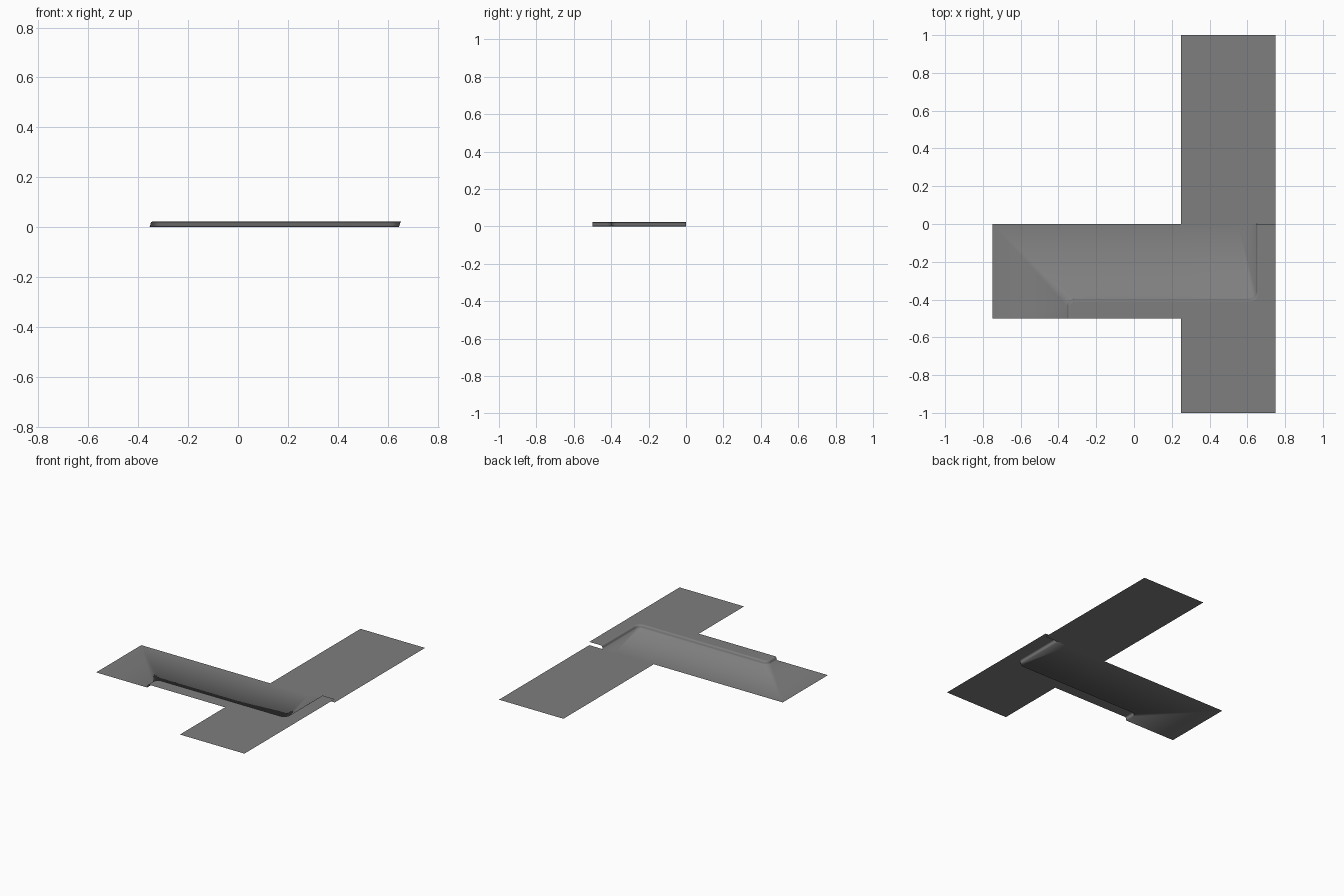
import bpy, bmesh, math

if "Cube" in bpy.data.objects:
    bpy.data.objects.remove(bpy.data.objects["Cube"])

H = 0.023  # kerb height

grey = bpy.data.materials.new("asphalt_grey")
grey.diffuse_color = (0.21, 0.21, 0.21, 1)
grey.use_nodes = True
grey.node_tree.nodes["Principled BSDF"].inputs["Base Color"].default_value = grey.diffuse_color


def finish(name, bm, smooth):
    me = bpy.data.meshes.new(name)
    bm.to_mesh(me)
    bm.free()
    me.materials.append(grey)
    for p in me.polygons:
        p.use_smooth = smooth
    ob = bpy.data.objects.new(name, me)
    bpy.context.collection.objects.link(ob)


def sheet(name, x0, x1, y0, y1, z):
    bm = bmesh.new()
    bm.faces.new([bm.verts.new((x, y, z)) for x, y in
                  ((x0, y0), (x1, y0), (x1, y1), (x0, y1))])
    finish(name, bm, False)


# Kerb path: position, normal towards pavement, outer road point, outer pavement point
path = [((-0.35, -0.5), (1, 0), (-0.75, -0.5), (-0.25, -0.5))]
N = 5
for i in range(N + 1):  # convex corner of the pavement
    a = math.pi - i / N * math.pi / 2
    c, s = math.cos(a), math.sin(a)
    path.append(((-0.315 + 0.035 * c, -0.435 + 0.035 * s), (-c, -s),
                 (-0.75, 0), (-0.25, -0.5)))
for x in (-0.25, 0.25):
    path.append(((x, -0.4), (0, -1), (x, 0), (x, -0.5)))
for i in range(N + 1):  # inner corner of the pavement
    a = -math.pi / 2 + i / N * math.pi / 2
    c, s = math.cos(a), math.sin(a)
    path.append(((0.61 + 0.04 * c, -0.36 + 0.04 * s), (c, s),
                 (0.55, 0), (0.75, -0.5)))
path.append(((0.65, 0), (1, 0), (0.55, 0), (0.75, 0)))

# Kerb profile: distance towards pavement, height
profile = [(-0.005, 0), (-0.002, 0.008), (0, 0.016), (0.003, 0.021),
           (0.008, H), (0.014, H)]

# Road gutter, rounded kerb and pavement edge as one lofted sheet
bm = bmesh.new()
cache = {}


def vert(x, y, z):
    key = (round(x, 4), round(y, 4), round(z, 4))
    if key not in cache:
        cache[key] = bm.verts.new((x, y, z))
    return cache[key]


rows = []
for (px, py), (nx, ny), road, pave in path:
    row = [vert(*road, 0)]
    row += [vert(px + nx * d, py + ny * d, z) for d, z in profile]
    row.append(vert(*pave, H))
    rows.append(row)
for a, b in zip(rows, rows[1:]):
    for k in range(len(a) - 1):
        loop = list(dict.fromkeys((a[k], a[k + 1], b[k + 1], b[k])))
        if len(loop) > 2:
            f = bm.faces.new(loop)
            f.normal_update()
            if f.normal.z < 0:
                f.normal_flip()
finish("kerbed_road_edge", bm, True)

# Flat road and pavement either side of the kerb
sheet("road_slab", 0.25, 0.75, 0, 1, 0)
sheet("pavement_slab", 0.25, 0.75, -1, -0.5, H)
